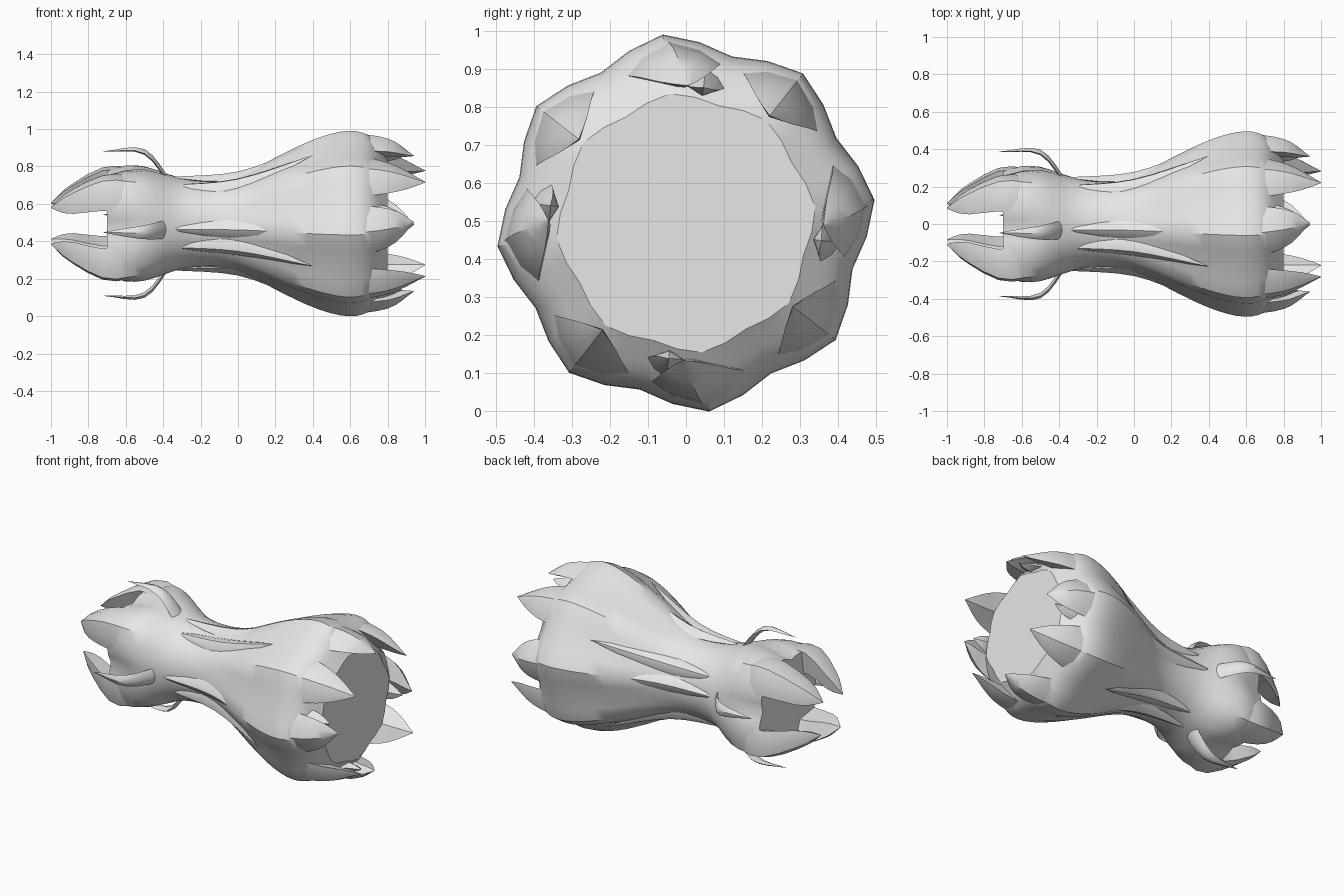
import bpy, bmesh, math
from mathutils import Vector

if "Cube" in bpy.data.objects:
    bpy.data.objects.remove(bpy.data.objects["Cube"])

AXIS_HEIGHT = 0.495
TURN = math.radians(7)
QUARTER = math.pi / 2
SEGMENTS = 32

grey = bpy.data.materials.new("plain_grey")
grey.use_nodes = True
shade = (0.8, 0.8, 0.8, 1)
grey.diffuse_color = shade
grey.node_tree.nodes["Principled BSDF"].inputs["Base Color"].default_value = shade


def polar(x, radial, side, angle):
    """Point at x, 'radial' outwards and 'side' across, turned about the long axis."""
    cosine, sine = math.cos(angle), math.sin(angle)
    across = radial * cosine - side * sine
    up = radial * sine + side * cosine
    return Vector((x, across, AXIS_HEIGHT + up))


def clamp(value):
    return max(0, min(1, value))


def spline(points, samples):
    """Smooth curve through a few (x, radius) points, as (position, x, radius)."""
    knots = [Vector(p) for p in points]
    first = knots[0] * 2 - knots[1]
    last = knots[-1] * 2 - knots[-2]
    knots = [first] + knots + [last]
    spans = len(points) - 1
    result = []
    for sample in range(samples + 1):
        position = sample / samples
        span = min(int(position * spans), spans - 1)
        t = position * spans - span
        before, start, end, after = knots[span:span + 4]
        slope_in, slope_out = (end - before) / 2, (after - start) / 2
        ease = t * t * (3 - 2 * t)
        spot = (start.lerp(end, ease) + slope_in * t * (1 - t) ** 2
                - slope_out * t * t * (1 - t))
        result.append((position, spot.x, spot.y))
    return result


def loft(name, rings):
    """Skin closed rings of points, cap both ends and smooth the soft edges."""
    bm = bmesh.new()
    loops = [[bm.verts.new(point) for point in ring] for ring in rings]
    count = len(loops[0])
    for near, far in zip(loops, loops[1:]):
        for i in range(count):
            j = (i + 1) % count
            bm.faces.new((near[i], near[j], far[j], far[i]))
    bm.faces.new(loops[0][::-1])
    bm.faces.new(loops[-1])
    bmesh.ops.recalc_face_normals(bm, faces=bm.faces)
    mesh = bpy.data.meshes.new(name)
    bm.to_mesh(mesh)
    bm.free()
    mesh.materials.append(grey)
    part = bpy.data.objects.new(name, mesh)
    bpy.context.collection.objects.link(part)
    bpy.ops.object.select_all(action='DESELECT')
    part.select_set(True)
    bpy.context.view_layer.objects.active = part
    bpy.ops.object.shade_smooth_by_angle(angle=math.radians(35))


def claw_taper(t):
    return 1 - t * t


def leaf_taper(t):
    return math.sin(math.pi * t)


def spike(name, angle, path, width, depth, taper=claw_taper, lean=0):
    """Ridged blade along a path, with its size set by the taper rule."""
    rings = []
    for position, x, ridge in spline(path, 8):
        size = max(taper(position), 0.02)
        w, d = width * size, depth * size
        drift = lean * position
        # Half section as (drop below ridge, distance to the side)
        half = [(d / 4, w * 0.6), (d * 0.6, w)]
        section = [(0, 0)] + half + [(d, 0)]
        section += [(drop, -side) for drop, side in reversed(half)]
        rings.append([polar(x, ridge - drop, side + drift, angle)
                      for drop, side in section])
    loft(name, rings)


# Waisted body, nearly eight-sided at the wide end, with four ridges on the bulb
outline = [(-0.7, 0.25), (-0.5, 0.29), (-0.25, 0.235), (0, 0.25),
           (0.3, 0.37), (0.55, 0.45), (0.7, 0.43), (0.8, 0.32)]
body = []
for position, x, valley in spline(outline, 28):
    wide_ridge = 0.045 * clamp((x + 0.1) / 0.5) * clamp((0.9 - x) * 5)
    bulb_ridge = 0.09 * clamp(-(x + 0.35) * 4)
    ring = []
    for i in range(SEGMENTS):
        around = i / SEGMENTS
        eighth = abs(around * 8 % 1 * 2 - 1)
        quarter = 1 - abs(around * 4 % 1 * 2 - 1)
        radius = valley + wide_ridge * eighth + bulb_ridge * quarter
        ring.append(polar(x, radius, 0, TURN + around * math.tau))
    body.append(ring)
loft("body", body)

for i in range(4):
    side = TURN + i * QUARTER
    corner = side + QUARTER / 2

    # Short and long hooked teeth alternate round the wide end
    for angle, tip, lean in ((side, 0.94, -0.05), (corner, 1, 0)):
        spike("rim_tooth", angle, [(0.55, 0.495), (0.8, 0.455), (tip, 0.36)],
              width=0.14, depth=0.13, lean=lean)

    # Small barb tucked beside each short tooth
    spike("rim_barb", side - 0.25, [(0.7, 0.42), (0.8, 0.39), (0.88, 0.36)],
          width=0.06, depth=0.07)

    # Jaw claw closing over the narrow end
    spike("jaw_claw", corner, [(-0.5, 0.34), (-0.7, 0.375), (-0.9, 0.25), (-1, 0.14)],
          width=0.14, depth=0.2)

    # Curved horn sweeping off the bulb
    spike("horn", side, [(-0.35, 0.22), (-0.5, 0.4), (-0.72, 0.39)],
          width=0.05, depth=0.04)

    # Broad leaf along the neck and a long one beside it
    spike("neck_leaf", side, [(-0.38, 0.25), (0, 0.28), (0.32, 0.4)],
          width=0.05, depth=0.06, taper=leaf_taper)
    spike("long_leaf", corner - 0.35, [(-0.36, 0.24), (0, 0.28), (0.4, 0.43)],
          width=0.05, depth=0.06, taper=leaf_taper)
